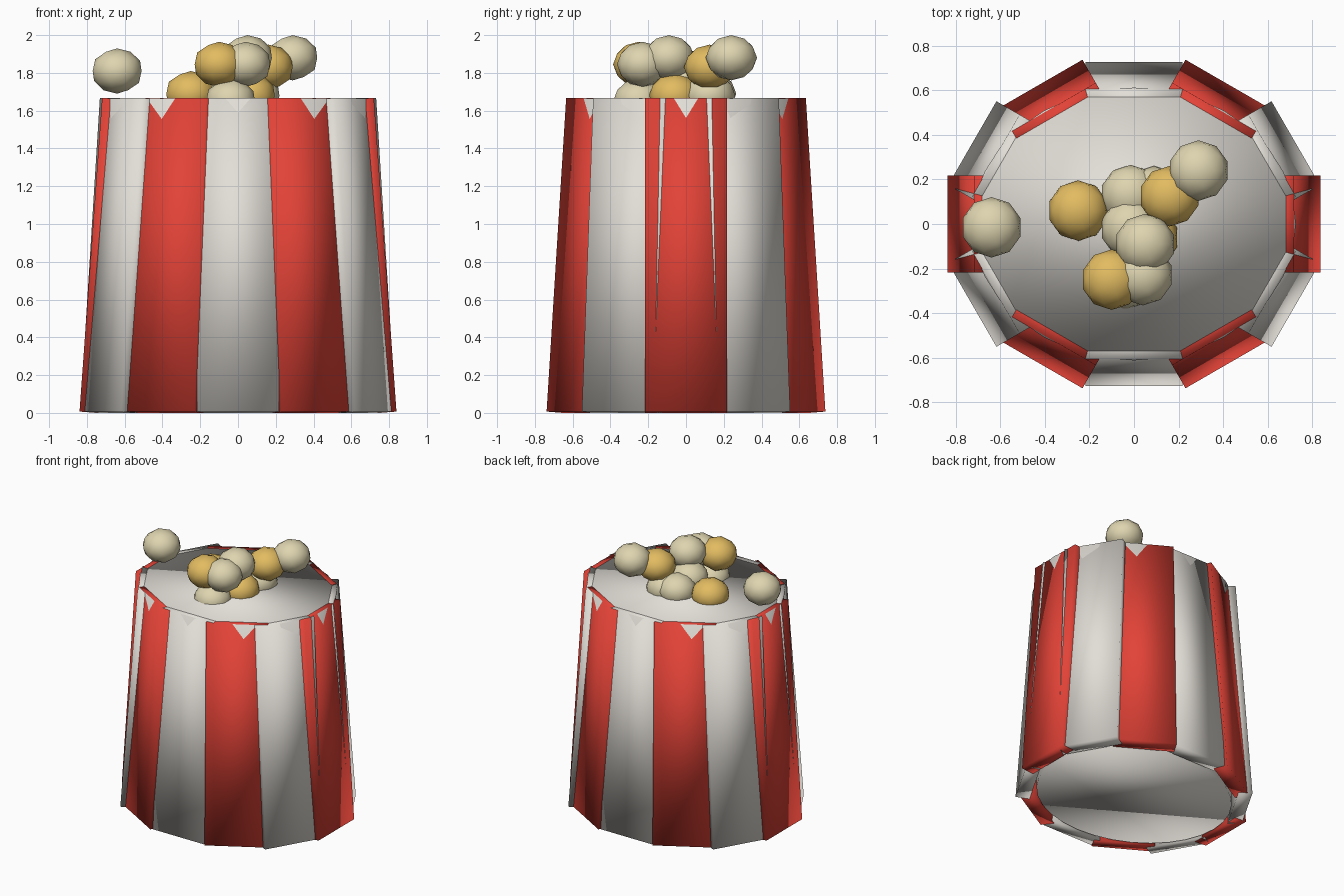
import bpy, math
from mathutils import Matrix, Vector

default = bpy.data.objects.get("Cube")
if default:
    bpy.data.objects.remove(default, do_unlink=True)


def material(name, rgb):
    m = bpy.data.materials.new(name)
    m.use_nodes = True
    m.diffuse_color = (*rgb, 1)
    m.node_tree.nodes["Principled BSDF"].inputs["Base Color"].default_value = (*rgb, 1)
    return m


white = material("warm_white", (0.76, 0.73, 0.68))
red = material("red", (0.76, 0.055, 0.038))
cream = material("cream", (0.73, 0.66, 0.43))
gold = material("gold", (0.76, 0.5, 0.12))


def finish(name, mat):
    obj = bpy.context.object
    obj.name = name
    obj.data.materials.append(mat)
    bpy.ops.object.shade_smooth()
    return obj


# Oval core of the bucket
HEIGHT = 1.665
bpy.ops.mesh.primitive_cylinder_add(vertices=32, radius=1, depth=HEIGHT,
                                    location=(0, 0, HEIGHT / 2))
core = finish("bucket_core", white)
core.scale = (0.727, 0.613, 1)

# Twelve leaning boards around the core, alternating red and white
WIDTH, THICK = 0.434, 0.1
lean = math.atan(0.12 / HEIGHT)
for k in range(12):
    a = math.radians(30 * k)
    flat = Vector((math.cos(a), math.sin(a), 0))
    side = Vector((math.sin(a), -math.cos(a), 0))
    up = Vector((0, 0, math.cos(lean))) - flat * math.sin(lean)
    out = flat * math.cos(lean) + Vector((0, 0, math.sin(lean)))
    foot = Vector((0.839 * math.cos(a), 0.727 * math.sin(a), 0.007))
    centre = foot + up * HEIGHT / 2 - out * THICK / 2
    bpy.ops.mesh.primitive_cube_add(size=1)
    board = finish(f"side_board_{k + 1}", white if k % 2 else red)
    axes = Matrix((side * WIDTH, out * THICK, up * HEIGHT)).transposed()
    board.data.transform(axes.to_4x4())
    board.location = centre

# Slightly flattened kernels heaped on top
kernels = [
    (cream, (-0.64, -0.015, 1.81)),
    (cream, (-0.015, 0.13, 1.69)),
    (cream, (0.09, 0.125, 1.68)),
    (cream, (0.29, 0.24, 1.88)),
    (cream, (-0.015, -0.02, 1.73)),
    (cream, (0.05, -0.09, 1.88)),
    (cream, (0.04, -0.23, 1.845)),
    (cream, (-0.04, -0.25, 1.65)),
    (gold, (-0.25, 0.06, 1.69)),
    (gold, (0.16, 0.125, 1.83)),
    (gold, (-0.1, -0.25, 1.845)),
    (gold, (0.065, -0.06, 1.68)),
]
for i, (mat, place) in enumerate(kernels):
    bpy.ops.mesh.primitive_ico_sphere_add(subdivisions=2, radius=0.136, location=place)
    finish(f"kernel_{i + 1}", mat).scale.z = 0.88
